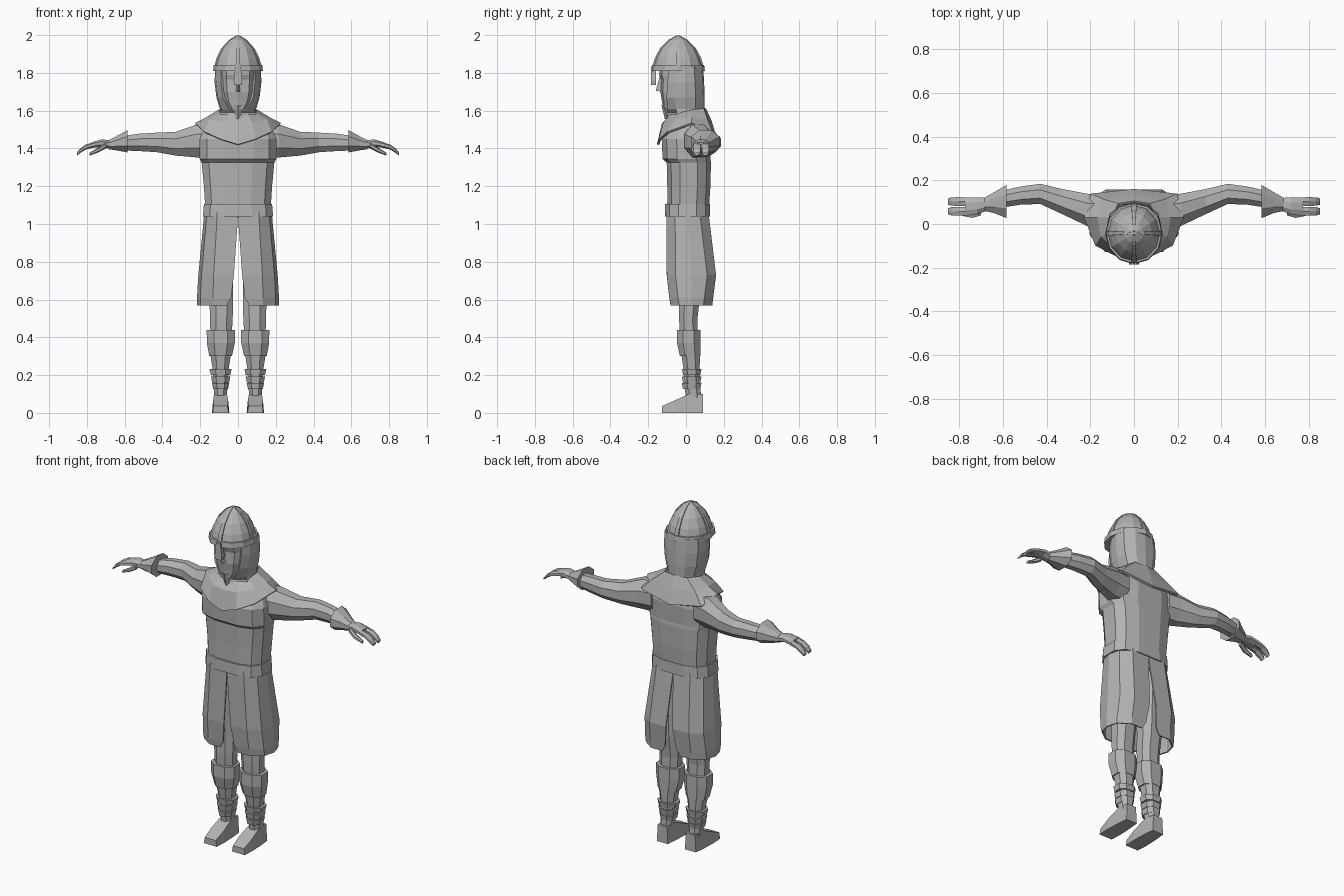
import bpy, bmesh, math
from mathutils import Vector

grey = bpy.data.materials.new("plain_grey")
grey.diffuse_color = (0.45, 0.45, 0.45, 1)


def loft(name, sections, closed=True, caps=True, mirror=False, thick=0):
    """Skin a list of equal-length point rows into one object."""
    bm = bmesh.new()
    rows = [[bm.verts.new(p) for p in s] for s in sections]
    n = len(rows[0])
    for a, b in zip(rows, rows[1:]):
        for i in range(n if closed else n - 1):
            j = (i + 1) % n
            bm.faces.new((a[i], a[j], b[j], b[i]))
    if closed and caps:
        bm.faces.new(rows[0])
        bm.faces.new(rows[-1])
    bmesh.ops.recalc_face_normals(bm, faces=bm.faces)
    me = bpy.data.meshes.new(name)
    bm.to_mesh(me)
    bm.free()
    me.materials.append(grey)
    ob = bpy.data.objects.new(name, me)
    bpy.context.collection.objects.link(ob)
    if mirror:
        ob.modifiers.new("mirror", 'MIRROR').merge_threshold = 0.0005
    if thick:
        m = ob.modifiers.new("shell", 'SOLIDIFY')
        m.thickness, m.offset = thick, 0
    return ob


def ring(row, axis='z', n=8, p=1.0, phase=0.5):
    """Rounded cross-section: position, centre (2), radii (2)."""
    t, c1, c2, r1, r2 = row
    pts = []
    for i in range(n):
        a = 2 * math.pi * (i + phase) / n
        c, s = math.cos(a), math.sin(a)
        u = c1 + r1 * math.copysign(abs(c) ** p, c)
        v = c2 + r2 * math.copysign(abs(s) ** p, s)
        pts.append((u, v, t) if axis == 'z' else (t, u, v))
    return pts


def tube(name, rows, axis='z', n=8, p=1.0, phase=0.5, **kw):
    return loft(name, [ring(r, axis, n, p, phase) for r in rows], **kw)


def box(name, x, y, z, mirror=False):
    return loft(name, [[(x[0], y[0], h), (x[1], y[0], h), (x[1], y[1], h), (x[0], y[1], h)]
                       for h in z], mirror=mirror)


# Tunic body with an overhanging chest
tube("tunic_body", [(1.05, 0, .01, .175, .112), (1.2, 0, .015, .185, .117),
                    (1.325, 0, .015, .197, .12), (1.345, 0, .003, .208, .13),
                    (1.45, 0, .003, .208, .135), (1.54, 0, .02, .17, .10)], n=12, p=.7)

# Belt
tube("belt", [(1.04, 0, .008, .19, .123), (1.105, 0, .008, .185, .121)], n=12, p=.7)

# Skirt halves, split at front and back
skirt = []
for z, gap, rx, yf, yb in [(1.06, 0, .175, -.1, .115), (.98, .004, .182, -.1, .125),
                           (.73, .022, .206, -.098, .155), (.61, .036, .213, -.085, .14),
                           (.57, .06, .212, -.078, .135)]:
    skirt.append([(gap, yf, z), (rx * .62, yf, z), (rx * .92, yf + .045, z),
                  (rx, (yf + yb) / 2, z), (rx * .92, yb - .045, z),
                  (rx * .62, yb, z), (gap, yb, z)])
loft("skirt", skirt, closed=False, mirror=True, thick=.008)

# Shoulder mantle, pointed at front and back
mantle = [
    [(0, -.085, 1.57), (.05, -.08, 1.575), (.09, -.03, 1.585),
     (.1, .03, 1.60), (.07, .09, 1.61), (0, .10, 1.61)],
    [(0, -.122, 1.53), (.075, -.115, 1.535), (.15, -.055, 1.55),
     (.165, .03, 1.56), (.14, .11, 1.55), (0, .13, 1.545)],
    [(0, -.148, 1.42), (.09, -.138, 1.447), (.175, -.095, 1.485),
     (.225, .03, 1.53), (.195, .135, 1.49), (0, .155, 1.46)]]
loft("mantle", mantle, closed=False, mirror=True, thick=.012)

# Hood with a face opening
hood = []
for z, ow, rx, yf, yb in [(1.83, .085, .115, -.09, .085), (1.75, .085, .118, -.095, .09),
                          (1.67, .075, .108, -.1, .093), (1.61, .045, .09, -.095, .093),
                          (1.59, .012, .092, -.09, .098), (1.55, 0, .115, -.1, .115)]:
    hood.append([(ow, yf, z), (rx * .93, yf + .045, z), (rx, -.005, z),
                 (rx * .9, yb - .045, z), (rx * .5, yb - .008, z), (0, yb, z)])
loft("hood", hood, closed=False, mirror=True, thick=.012)

# Face, nose, brows and beard
tube("face", [(1.61, 0, -.08, .045, .042), (1.65, 0, -.055, .074, .072),
              (1.70, 0, -.05, .086, .086), (1.765, 0, -.05, .09, .082),
              (1.79, 0, -.05, .09, .092), (1.83, 0, -.05, .09, .09)], n=10, p=.75)
loft("nose", [[(-.016, -.12, 1.70), (0, -.16, 1.705), (.016, -.12, 1.70)],
              [(-.01, -.12, 1.78), (0, -.14, 1.78), (.01, -.12, 1.78)]])
loft("beard", [[(-.035, -.115, 1.63), (0, -.13, 1.63), (.035, -.115, 1.63), (0, -.06, 1.63)],
               [(-.006, -.10, 1.555), (0, -.112, 1.555), (.006, -.10, 1.555), (0, -.08, 1.555)]])

# Helmet dome, rim, ribs and nose guard
HY = -.042
dome = [(1.83, .122, .132), (1.88, .108, .117), (1.93, .083, .09), (1.975, .042, .046), (1.998, .004, .004)]
tube("helmet_dome", [(z, 0, HY, rx, ry) for z, rx, ry in dome], n=12, phase=0)
tube("helmet_rim", [(1.81, 0, HY, .132, .142), (1.842, 0, HY, .128, .138)], n=12, phase=0)
for k in range(4):
    a = k * math.pi / 2
    out, side = Vector((math.cos(a), math.sin(a), 0)), Vector((-math.sin(a), math.cos(a), 0))
    strip = []
    for z, rx, ry in dome:
        r = rx if k % 2 == 0 else ry
        c = Vector((0, HY, z)) + out * r
        w = .003 + .07 * r
        strip.append([c - side * w - out * .012, c - side * w + out * .005,
                      c + side * w + out * .005, c + side * w - out * .012])
    loft("helmet_rib", strip)
loft("nose_guard", [[(-w, -.186, z), (w, -.186, z), (w, -.160, z), (-w, -.160, z)]
                    for z, w in [(1.735, .02), (1.76, .023), (1.835, .014)]])

# Sleeved arms
tube("sleeve", [(.14, .06, 1.44, .075, .095), (.215, .065, 1.44, .08, .095),
                (.33, .103, 1.425, .062, .068), (.43, .138, 1.432, .05, .056),
                (.52, .13, 1.432, .045, .05), (.60, .115, 1.428, .042, .042)],
     axis='x', mirror=True)

# Flared glove cuffs
tube("glove_cuff", [(.585, .103, 1.438, .082, .064), (.64, .098, 1.428, .052, .042),
                    (.685, .09, 1.42, .033, .026)], axis='x', mirror=True)

# Hands: palm, two finger groups and a thumb
tube("palm", [(.675, .09, 1.42, .032, .024), (.72, .083, 1.428, .042, .022),
              (.775, .08, 1.418, .046, .016)], axis='x', mirror=True)
for cy in (.058, .103):
    tube("fingers", [(.76, cy, 1.42, .022, .015), (.805, cy, 1.408, .023, .013),
                     (.835, cy, 1.388, .022, .012), (.852, cy, 1.37, .017, .008)],
         axis='x', n=6, mirror=True)
tube("thumb", [(.70, .055, 1.415, .018, .016), (.74, .042, 1.392, .016, .013),
               (.785, .046, 1.37, .011, .008)], axis='x', n=6, mirror=True)

# Legs
tube("leg", [(1.0, .1, .01, .075, .075), (.62, .089, .02, .068, .06),
             (.55, .088, .015, .066, .055), (.5, .088, .012, .064, .052),
             (.4, .09, .015, .06, .05)], p=.85, mirror=True)

# Knee-high stockings with a turned-down top
tube("stocking_top", [(.438, .091, .014, .08, .066), (.37, .091, .014, .079, .066),
                      (.30, .092, .022, .064, .058)], p=.85, mirror=True)
tube("shin", [(.32, .092, .024, .06, .054), (.23, .092, .03, .045, .045),
              (.14, .092, .034, .04, .044), (.08, .093, .04, .034, .044)], p=.85, mirror=True)

# Leg wraps
for z, r in [(.215, .062), (.175, .055), (.14, .049)]:
    tube("leg_wrap", [(z + .017, .092, .03, r, .055), (z - .014, .092, .03, r - .007, .049)],
         p=.85, mirror=True)

# Wedge shoes
shoe = []
for y, wt, wb, zt in [(.09, .03, .036, .10), (.015, .034, .043, .10),
                      (-.06, .04, .046, .066), (-.128, .036, .042, .036)]:
    shoe.append([(.092 - wb, y, 0), (.092 + wb, y, 0), (.092 + wt, y, zt), (.092 - wt, y, zt)])
loft("shoe", shoe, mirror=True)
